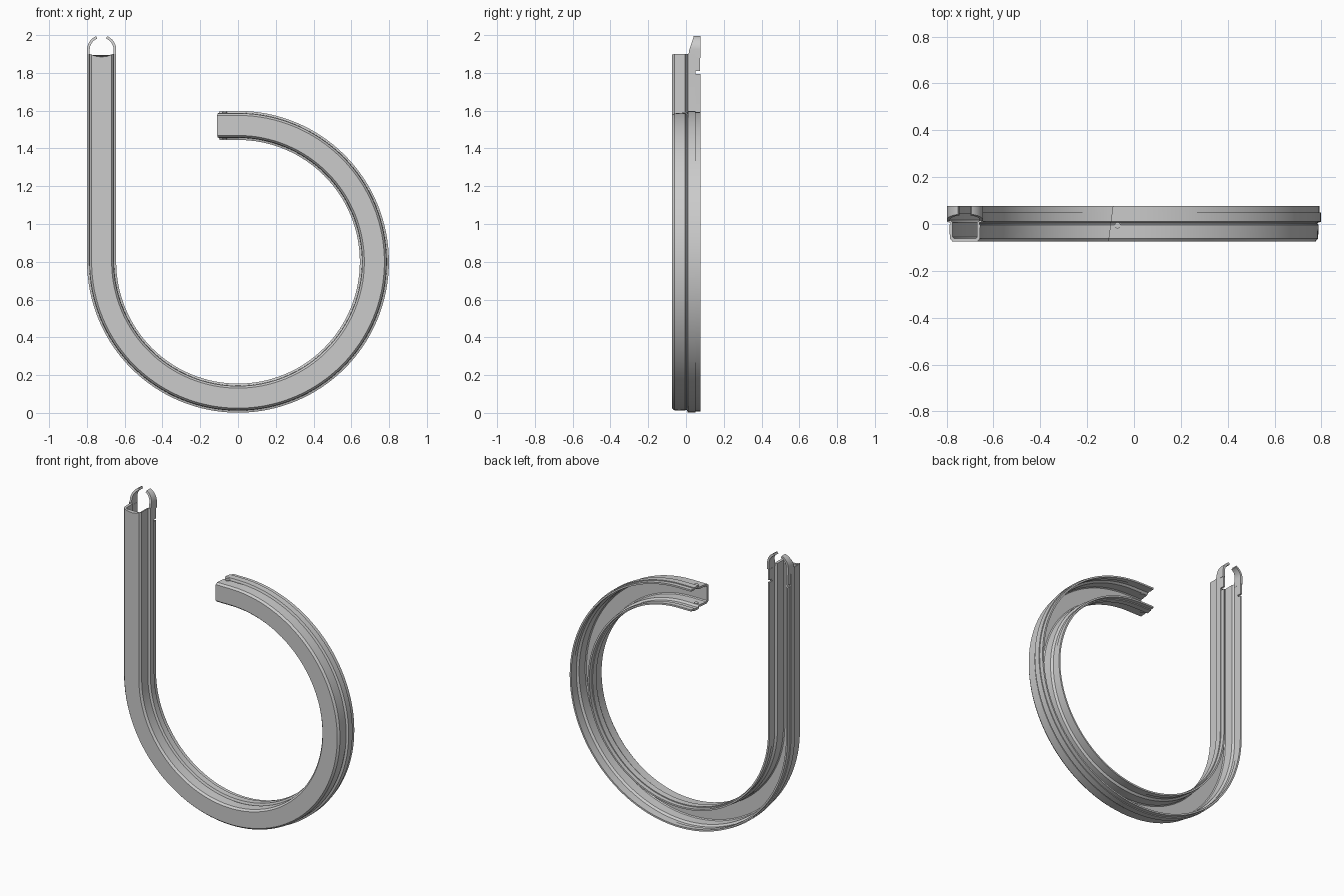
import bpy, bmesh, math

cube = bpy.data.objects.get("Cube")
if cube:
    bpy.data.objects.remove(cube, do_unlink=True)

R, CZ, TOP = 0.722, 0.8, 1.9        # bend radius, bend centre height, stem top
END_X = -0.11

mat = bpy.data.materials.new("plain grey")
mat.use_nodes = True
GREY = (0.6, 0.6, 0.6, 1)
mat.diffuse_color = GREY
mat.node_tree.nodes["Principled BSDF"].inputs["Base Color"].default_value = GREY


def finish(name, bm):
    bmesh.ops.recalc_face_normals(bm, faces=bm.faces)
    mesh = bpy.data.meshes.new(name)
    bm.to_mesh(mesh)
    bm.free()
    mesh.materials.append(mat)
    obj = bpy.data.objects.new(name, mesh)
    bpy.context.collection.objects.link(obj)
    bpy.ops.object.select_all(action='DESELECT')
    obj.select_set(True)
    bpy.context.view_layer.objects.active = obj
    bpy.ops.object.shade_smooth_by_angle(angle=math.radians(25))
    return obj


def hook_path(top):
    """Stations of the J: (x, z, outward x, outward z)."""
    path = [(-R, top, -1, 0)]
    steps = 96
    for i in range(steps + 1):
        a = math.pi + 1.5 * math.pi * i / steps
        c, s = math.cos(a), math.sin(a)
        path.append((R * c, CZ + R * s, c, s))
    path.append((END_X, CZ + R, 0, 1))
    return path


def sweep(name, profile, top, dip=0.0):
    bm = bmesh.new()
    path = hook_path(top)
    rings = []
    for i, (x, z, nx, nz) in enumerate(path):
        ring = []
        for u, y in profile:
            px, pz = x + nx * u, z + nz * u
            if i == 0:                       # concave seat across the stem top
                pz -= dip * max(0, 1 - (u / 0.06) ** 2)
            if i == len(path) - 1:           # slanted free end
                px += (y + 0.075) * 0.13
            ring.append(bm.verts.new((px, y, pz)))
        rings.append(ring)
    n = len(profile)
    for a, b in zip(rings, rings[1:]):
        for j in range(n):
            k = (j + 1) % n
            bm.faces.new((a[j], a[k], b[k], b[j]))
    bm.faces.new(rings[0])
    bm.faces.new(rings[-1])
    return finish(name, bm)


# Open-backed channel with chamfered front, side groove and wider rear walls
outer = [(0.03, -0.075), (0.053, -0.075), (0.064, -0.062), (0.066, -0.004),
         (0.062, 0.0), (0.062, 0.005), (0.077, 0.01), (0.077, 0.05)]
inner = [(0.064, 0.05), (0.064, 0.018), (0.052, 0.006), (0.052, -0.056),
         (0.046, -0.062), (0.03, -0.062)]
right = [(0, -0.075)] + outer + inner + [(0, -0.062)]
left = [(-u, y) for u, y in reversed(outer + inner)]
sweep("channel", right + left, TOP, 0.016)

# Thin rear lips along both walls, stopping short of the clip
for side, label in ((1, "outer"), (-1, "inner")):
    lip = [(0.06, 0.045), (0.071, 0.045), (0.071, 0.077), (0.06, 0.077)]
    sweep(label + "_lip", [(side * u, y) for u, y in lip], 1.795)


def prism(name, outline, front, back):
    """Extrude an x-z outline from front(z) to back."""
    bm = bmesh.new()
    a = [bm.verts.new((x, front(z), z)) for x, z in outline]
    b = [bm.verts.new((x, back, z)) for x, z in outline]
    n = len(outline)
    for i in range(n):
        j = (i + 1) % n
        bm.faces.new((a[i], a[j], b[j], b[i]))
    bm.faces.new(a)
    bm.faces.new(b)
    return finish(name, bm)


# Spring clip: two curled prongs and the catches below them
CLIP_Z = 1.923
for side, label in ((1, "left"), (-1, "right")):
    def at(r, a):
        return (-R + side * r * math.cos(a), CLIP_Z + r * math.sin(a))
    angles = [math.radians(68) * i / 14 for i in range(15)]
    outline = [(-R + side * 0.077, 1.88)] + [at(0.077, a) for a in angles]
    outline += [at(0.063, a) for a in reversed(angles)]
    outline += [(-R + side * 0.063, 1.88)]
    prism(label + "_prong", outline,
          lambda z: 0.01 + max(0, z - 1.9) * 0.33, 0.077)
    catch = [(-R + side * u, z) for u, z in
             ((0.062, 1.81), (0.074, 1.81), (0.074, 1.88), (0.062, 1.88))]
    prism(label + "_catch", catch, lambda z: 0.045, 0.075)

# Small locating pins on the free end
for side, label in ((1, "upper"), (-1, "lower")):
    bm = bmesh.new()
    bmesh.ops.create_cone(bm, cap_ends=True, segments=20, radius1=0.013,
                          radius2=0.013, depth=0.024)
    bmesh.ops.translate(bm, verts=bm.verts,
                        vec=(-0.07, -0.006, CZ + R + side * 0.06))
    finish(label + "_pin", bm)
